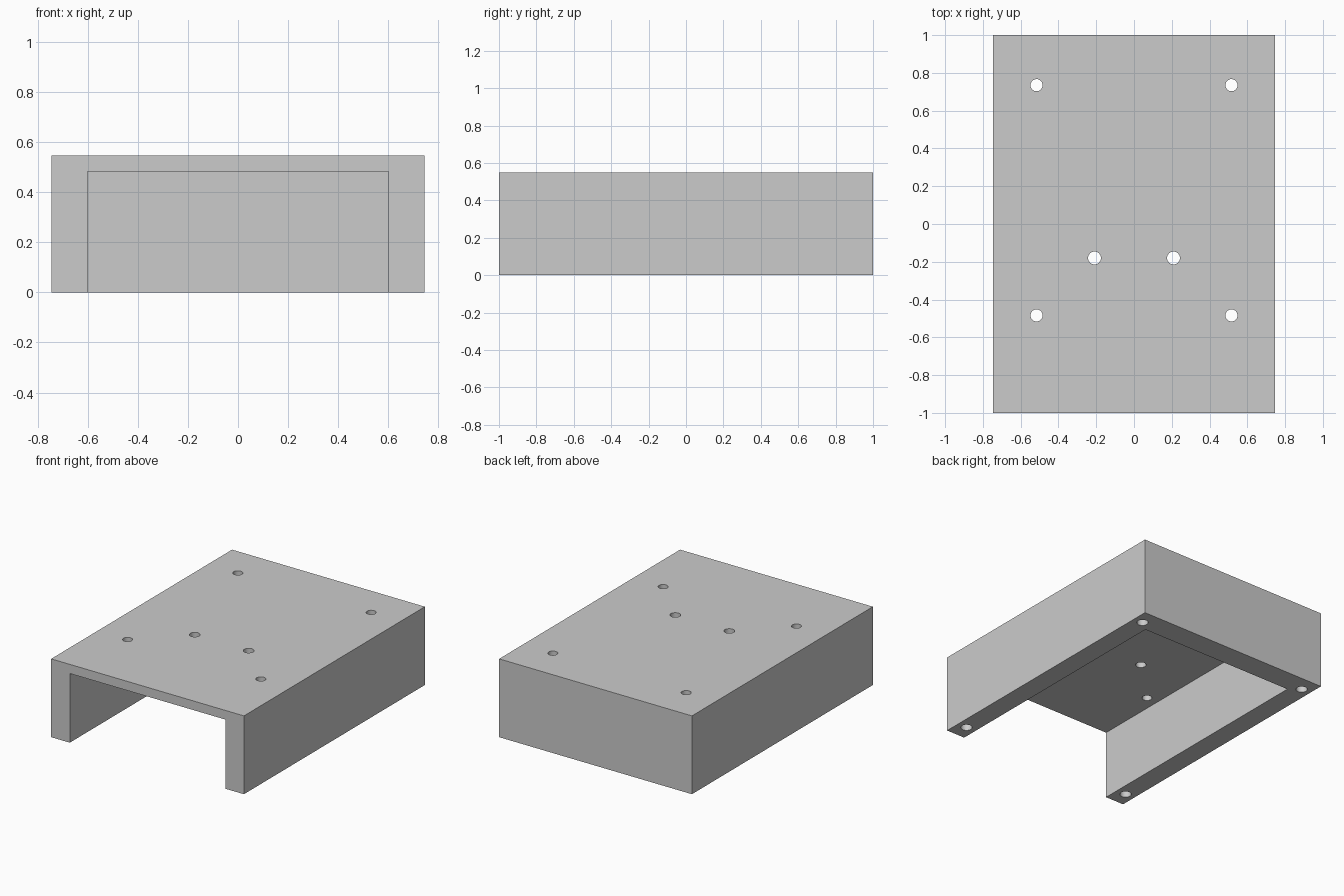
import bpy

cube = bpy.data.objects.get("Cube")
if cube:
    bpy.data.objects.remove(cube, do_unlink=True)

W, D, H = 0.746, 1.0, 0.548          # half width, half depth, height
IN_X, IN_Y, IN_Z = 0.602, 0.833, 0.484  # cavity limits

grey = bpy.data.materials.new("plain grey")
grey.use_nodes = True
colour = (0.6, 0.6, 0.6, 1)
grey.diffuse_color = colour
grey.node_tree.nodes["Principled BSDF"].inputs["Base Color"].default_value = colour


def box(name, lo, hi):
    bpy.ops.mesh.primitive_cube_add(size=1)
    ob = bpy.context.object
    ob.name = name
    for v in ob.data.vertices:
        v.co = [h if c > 0 else l for c, l, h in zip(v.co, lo, hi)]
    return ob


def drill(name, x, y, z0, z1, radius):
    bpy.ops.mesh.primitive_cylinder_add(
        vertices=32, radius=radius, depth=z1 - z0, location=(x, y, (z0 + z1) / 2))
    ob = bpy.context.object
    ob.name = name
    return ob


# Solid block, hollowed from below and open at the front
body = box("enclosure_cover", (-W, -D, 0), (W, D, H))
body.data.materials.append(grey)
cutters = [box("cavity_cutter", (-IN_X, -D - 0.1, -0.1), (IN_X, IN_Y, IN_Z))]

for side in (-1, 1):
    # Through holes in the top plate
    for x, y, r in ((0.516, 0.735, 0.032), (0.516, -0.484, 0.032), (0.209, -0.18, 0.034)):
        cutters.append(drill("top_hole_cutter", side * x, y, IN_Z - 0.05, H + 0.1, r))
    # Blind screw holes under the walls
    for y in (-0.89, 0.89):
        cutters.append(drill("screw_hole_cutter", side * 0.675, y, -0.1, 0.3, 0.037))

for cutter in cutters:
    cutter.hide_render = True
    cutter.data.materials.append(grey)
    mod = body.modifiers.new(cutter.name, "BOOLEAN")
    mod.operation = "DIFFERENCE"
    mod.solver = "EXACT"
    mod.object = cutter

# Bake the cuts and discard the cutters
bpy.context.view_layer.update()
graph = bpy.context.evaluated_depsgraph_get()
mesh = bpy.data.meshes.new_from_object(body.evaluated_get(graph))
body.modifiers.clear()
body.data = mesh
for cutter in cutters:
    bpy.data.objects.remove(cutter, do_unlink=True)

bpy.ops.object.select_all(action="DESELECT")
body.select_set(True)
bpy.context.view_layer.objects.active = body
bpy.ops.object.shade_smooth_by_angle(angle=0.5)
